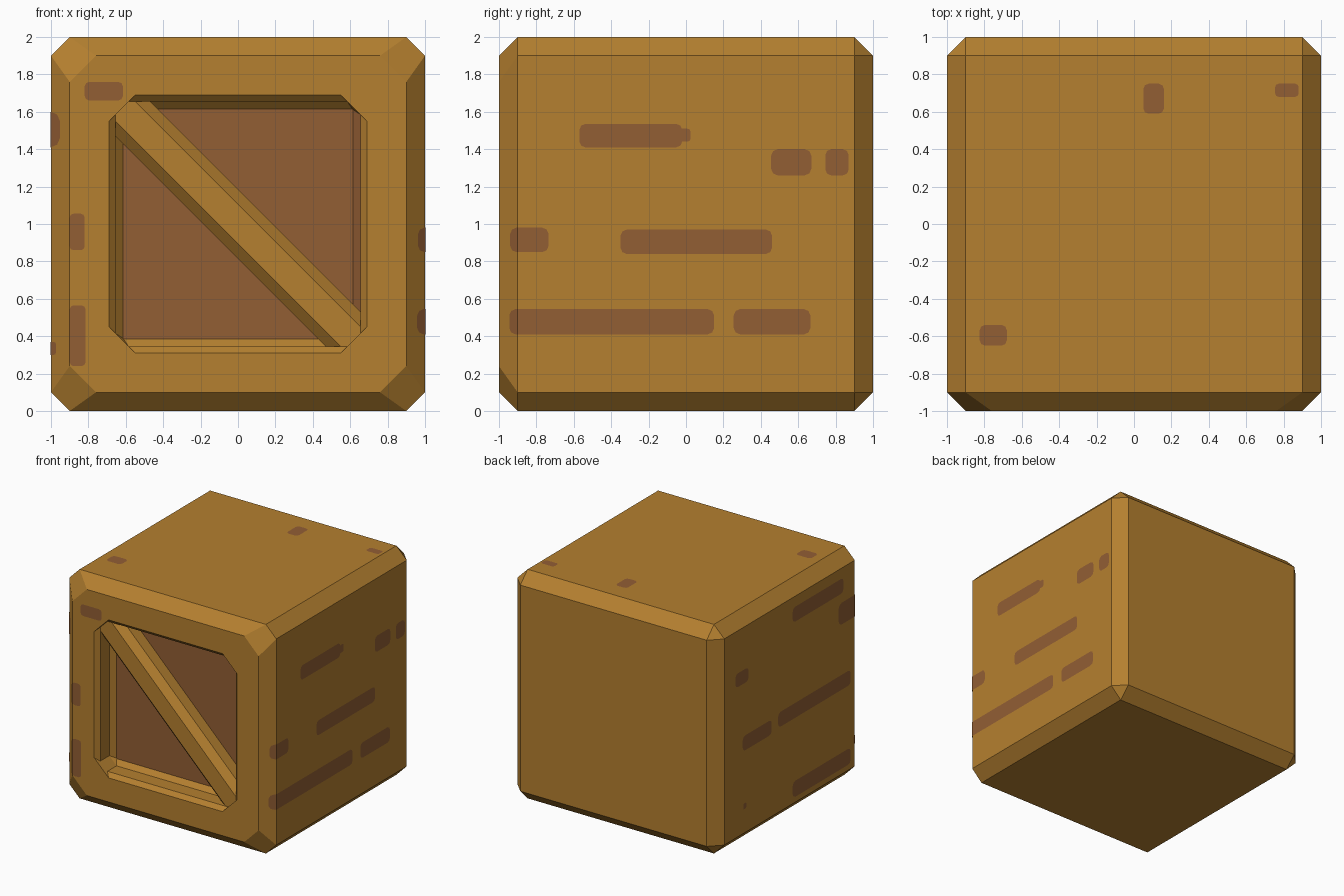
import bpy, bmesh, math
from mathutils import Vector

if "Cube" in bpy.data.objects:
    bpy.data.objects.remove(bpy.data.objects["Cube"])


def material(name, colour):
    m = bpy.data.materials.new(name)
    m.diffuse_color = (*colour, 1)
    m.use_nodes = True
    m.node_tree.nodes["Principled BSDF"].inputs["Base Color"].default_value = m.diffuse_color
    return m


OCHRE = material("ochre wood", (0.46, 0.215, 0.029))
BROWN = material("brown wood", (0.29, 0.112, 0.034))


def finish(name, bm, mats):
    mesh = bpy.data.meshes.new(name)
    bm.to_mesh(mesh)
    bm.free()
    for m in mats:
        mesh.materials.append(m)
    ob = bpy.data.objects.new(name, mesh)
    bpy.context.collection.objects.link(ob)
    return ob


def hull(points):
    bm = bmesh.new()
    for p in points:
        bm.verts.new(p)
    bmesh.ops.convex_hull(bm, input=bm.verts[:])
    bmesh.ops.dissolve_limit(bm, angle_limit=0.01, verts=bm.verts[:], edges=bm.edges[:])
    bmesh.ops.recalc_face_normals(bm, faces=bm.faces[:])
    return bm


def octagon(h, a):
    pts = [(x * i, z * j) for x, z in ((h, a), (a, h)) for i in (-1, 1) for j in (-1, 1)]
    return sorted(pts, key=lambda p: math.atan2(p[1], p[0]))


# Crate body: chamfered cube, front corners cut deeper
pts = [(x, -1, z + 1) for x, z in octagon(0.9, 0.76)]
for i in (-1, 1):
    for j in (-1, 1):
        pts.append((0.9 * i, 1, 1 + 0.9 * j))
        for y in (-0.9, 0.9):
            pts += [(i, y, 1 + 0.9 * j), (0.9 * i, y, 1 + j)]
bm = hull(pts)

# Stepped recess in the front: bevel, wall, bevel, floor
front = [f for f in bm.faces if f.normal.y < -0.99]
ring = sorted({v for f in front for v in f.verts},
              key=lambda v: math.atan2(v.co.z - 1, v.co.x))
bmesh.ops.delete(bm, geom=front, context='FACES_ONLY')
for h, a, y in ((0.69, 0.55, -1), (0.655, 0.585, -0.965),
                (0.655, 0.585, -0.84), (0.615, 0.611, -0.8)):
    new = [bm.verts.new((x, y, z + 1)) for x, z in octagon(h, a)]
    for k in range(8):
        n = (k + 1) % 8
        bm.faces.new((ring[k], ring[n], new[n], new[k]))
    ring = new
floor = bm.faces.new(ring)
bmesh.ops.recalc_face_normals(bm, faces=bm.faces[:])
floor.material_index = 1
for f in bm.faces:  # right-hand inner bevel is brown too
    c = f.calc_center_median()
    if c.x > 0.63 and -0.83 < c.y < -0.81 and f.normal.x < -0.5 and abs(f.normal.z) < 0.3:
        f.material_index = 1
finish("crate_body", bm, [OCHRE, BROWN])

# Diagonal brace with bevelled front edges
along = Vector((1, 0, -1)).normalized()
across = Vector((1, 0, 1)).normalized()
section = [(0.074, -0.96), (0.131, -0.903), (0.131, -0.79)]
pts = [Vector((0, y, 1)) + along * (0.89 * s) + across * (p * t)
       for p, y in section for s in (-1, 1) for t in (-1, 1)]
finish("diagonal_brace", hull(pts), [OCHRE])


# Painted worn patches: thin rounded plates, folded over the front chamfers
def patches(name, rects, place):
    bm = bmesh.new()
    for a0, a1, b0, b1 in rects:
        r = 0.25 * min(a1 - a0, b1 - b0)
        q = 0.3 * r
        loop = [(a0 + r, b0), (a1 - r, b0), (a1 - q, b0 + q), (a1, b0 + r),
                (a1, b1 - r), (a1 - q, b1 - q), (a1 - r, b1), (a0 + r, b1),
                (a0 + q, b1 - q), (a0, b1 - r), (a0, b0 + r), (a0 + q, b0 + q)]
        bm.faces.new([bm.verts.new((a, b, 0)) for a, b in loop])
    bmesh.ops.bisect_plane(bm, geom=bm.verts[:] + bm.edges[:] + bm.faces[:],
                           plane_co=(-0.9, 0, 0), plane_no=(1, 0, 0))
    for v in bm.verts:
        v.co = place(v.co.x, v.co.y)
    bm.normal_update()
    for f in bm.faces:
        if f.normal.dot(f.calc_center_median() - Vector((0, 0, 1))) < 0:
            f.normal_flip()
    finish(name, bm, [BROWN])


LIFT = 1.003


def fold(a):
    return LIFT - max(0, -0.9 - a)


patches("right_patches", [
    (-0.57, -0.02, 1.41, 1.535), (-0.06, 0.025, 1.44, 1.51),
    (0.455, 0.67, 1.26, 1.4), (0.745, 0.87, 1.26, 1.4),
    (-0.94, -0.735, 0.85, 0.98), (-0.35, 0.46, 0.84, 0.97),
    (-0.945, 0.15, 0.41, 0.545), (0.255, 0.665, 0.41, 0.545)],
    lambda a, b: (fold(a), a, b))
patches("left_patches", [
    (0.57, 0.75, 1.41, 1.53), (-0.74, -0.04, 1.68, 1.81),
    (-0.95, -0.67, 1.41, 1.6), (0.25, 0.65, 0.82, 0.95),
    (-0.84, 0.16, 0.84, 0.97), (-0.84, -0.04, 0.15, 0.29),
    (0.6, 0.64, 0.31, 0.36), (-0.93, -0.88, 0.3, 0.37)],
    lambda a, b: (-fold(a), a, b))
patches("front_patches", [
    (-0.82, -0.615, 1.66, 1.76), (-0.9, -0.82, 0.86, 1.055),
    (-0.9, -0.815, 0.24, 0.565)],
    lambda a, b: (a, -LIFT, b))
patches("top_patches", [
    (0.05, 0.16, 0.59, 0.75), (0.755, 0.88, 0.68, 0.75),
    (-0.825, -0.68, -0.65, -0.54)],
    lambda a, b: (a, b, 1 + LIFT))
